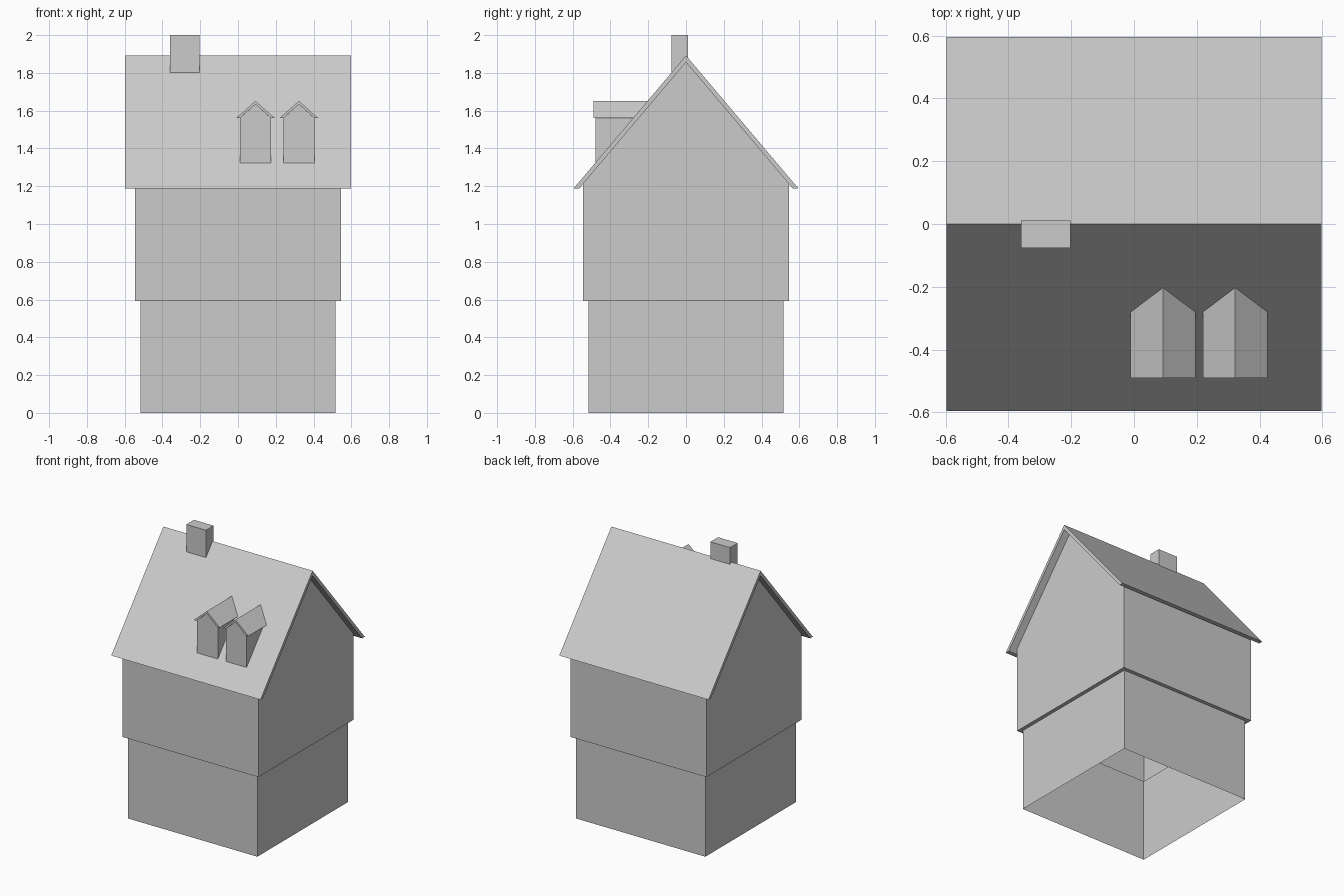
import bpy, bmesh
from mathutils import Vector

if "Cube" in bpy.data.objects:
    bpy.data.objects.remove(bpy.data.objects["Cube"])

RIDGE, EAVE_Z, EAVE_Y = 1.892, 1.187, 0.596
SLOPE = (RIDGE - EAVE_Z) / EAVE_Y


def finish(name, bm):
    bmesh.ops.remove_doubles(bm, verts=bm.verts, dist=1e-5)
    bmesh.ops.recalc_face_normals(bm, faces=bm.faces)
    mesh = bpy.data.meshes.new(name)
    bm.to_mesh(mesh)
    bm.free()
    obj = bpy.data.objects.new(name, mesh)
    bpy.context.collection.objects.link(obj)
    return obj


def prism(points, offset, bm=None):
    """Extrude a closed 3D outline along an offset vector."""
    bm = bm or bmesh.new()
    face = bm.faces.new([bm.verts.new(p) for p in points])
    ext = bmesh.ops.extrude_face_region(bm, geom=[face], use_keep_orig=True)
    verts = [g for g in ext["geom"] if isinstance(g, bmesh.types.BMVert)]
    bmesh.ops.translate(bm, verts=verts, vec=Vector(offset))
    return bm


def trim_to_roof(bm):
    """Cut away everything sunk below the front roof slope."""
    bmesh.ops.bisect_plane(bm, geom=bm.verts[:] + bm.edges[:] + bm.faces[:],
                           plane_co=(0, 0, RIDGE - 0.012),
                           plane_no=(0, -SLOPE, 1), clear_inner=True)
    return bm


def chevron(half, eave, top, thick):
    """Gable roof section with horizontally cut eaves."""
    drop = thick * (top - eave) / half
    return [(-half, eave), (0, top), (half, eave),
            (half - thick, eave), (0, top - drop), (-half + thick, eave)]


# House walls: open-bottomed shell, jettied upper storey, gable ends
LOW, UP = 0.517, 0.544
inner_ridge = RIDGE - 0.03 * SLOPE
wall_top = inner_ridge - UP * SLOPE
bm = bmesh.new()
rings = []
for r, z in [(LOW, 0), (LOW, 0.593), (UP, 0.593), (UP, wall_top)]:
    rings.append([bm.verts.new((x * r, y * r, z))
                  for x, y in [(-1, -1), (1, -1), (1, 1), (-1, 1)]])
for a, b in zip(rings, rings[1:]):
    for i in range(4):
        j = (i + 1) % 4
        bm.faces.new((a[i], a[j], b[j], b[i]))
for i, j, x in [(1, 2, UP), (3, 0, -UP)]:
    bm.faces.new((rings[-1][i], rings[-1][j], bm.verts.new((x, 0, inner_ridge))))
finish("house_walls", bm)

# Main roof
finish("main_roof", prism([(-0.597, y, z) for y, z in
                           chevron(EAVE_Y, EAVE_Z, RIDGE, 0.03)], (1.194, 0, 0)))

# Chimney, with its foot following both roof slopes
foot = [(-0.076, 2.0), (0.011, 2.0), (0.011, RIDGE - 0.02),
        (0, RIDGE - 0.012), (-0.076, RIDGE - 0.012 - 0.076 * SLOPE)]
finish("chimney", prism([(-0.36, y, z) for y, z in foot], (0.157, 0, 0)))

# Dormers: pentagonal body and small gable roof running into the slope
for n, cx in enumerate((0.0925, 0.3225), 1):
    body = [(-0.0825, 1.2), (0.0825, 1.2), (0.0825, 1.56), (0, 1.634), (-0.0825, 1.56)]
    finish(f"dormer_body_{n}", trim_to_roof(
        prism([(cx + x, -0.48, z) for x, z in body], (0, 0.4, 0))))
    finish(f"dormer_roof_{n}", trim_to_roof(
        prism([(cx + x, -0.49, z) for x, z in
               chevron(0.103, 1.56, 1.652, 0.02)], (0, 0.4, 0))))
